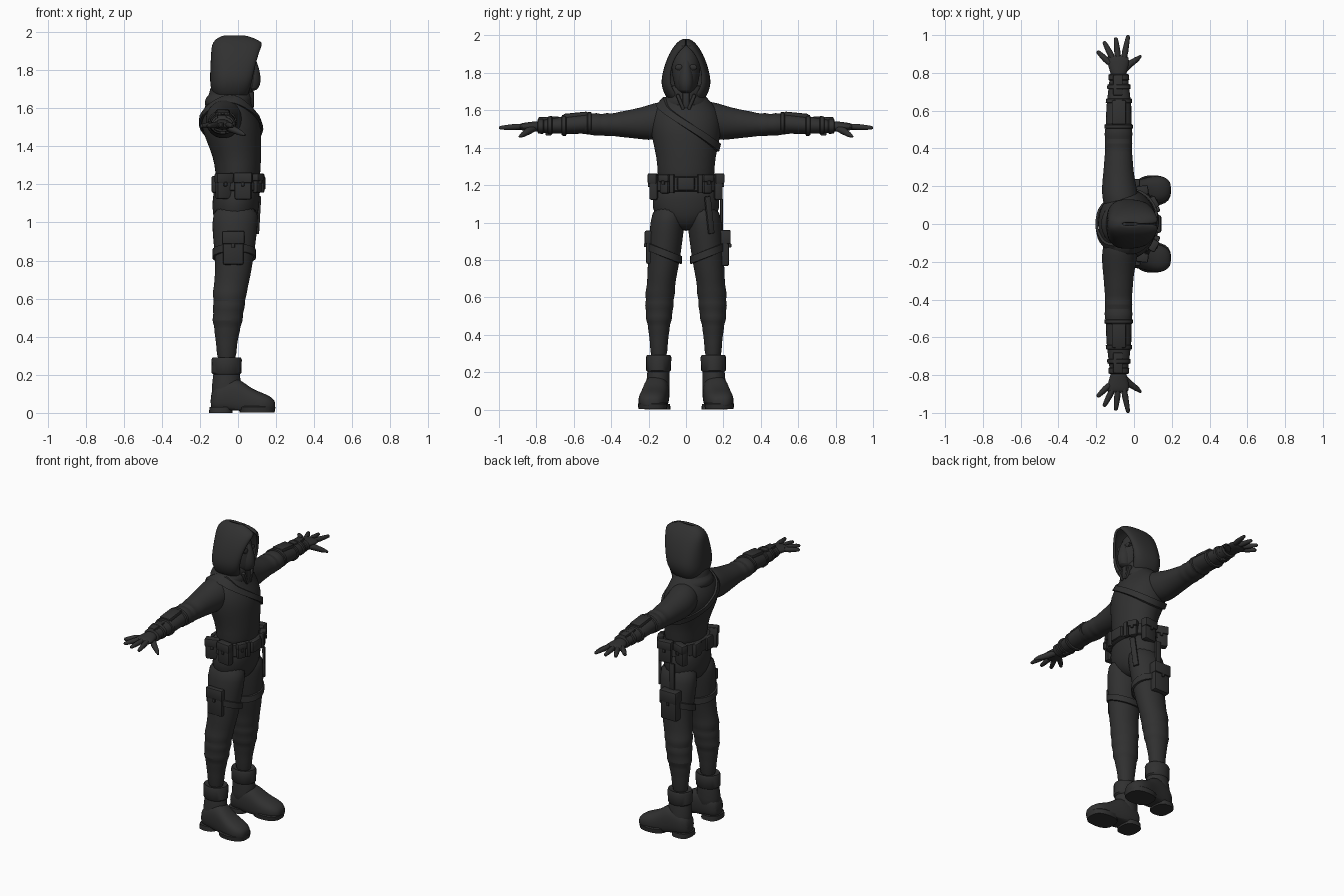
import bpy, bmesh, math
from mathutils import Vector, Matrix

mat = bpy.data.materials.new("charcoal cloth")
mat.diffuse_color = (0.03, 0.03, 0.03, 1)
AX = {'z': lambda t, a, b: (a, b, t), 'y': lambda t, a, b: (a, t, b), 'x': lambda t, a, b: (t, a, b)}


def finish(name, bm, subsurf=0, thick=0):
    bmesh.ops.recalc_face_normals(bm, faces=bm.faces)
    me = bpy.data.meshes.new(name)
    bm.to_mesh(me)
    bm.free()
    me.materials.append(mat)
    ob = bpy.data.objects.new(name, me)
    bpy.context.collection.objects.link(ob)
    if thick:
        m = ob.modifiers.new("thickness", 'SOLIDIFY')
        m.thickness, m.offset = thick, -1
    if subsurf:
        ob.modifiers.new("smooth", 'SUBSURF').levels = subsurf
        ob.modifiers["smooth"].render_levels = subsurf
    return ob


def skin(name, rings, closed=True, caps=True, **kw):
    bm = bmesh.new()
    vs = [[bm.verts.new(p) for p in r] for r in rings]
    n = len(vs[0])
    for r0, r1 in zip(vs, vs[1:]):
        for i in range(n if closed else n - 1):
            j = (i + 1) % n
            bm.faces.new((r0[i], r0[j], r1[j], r1[i]))
    if caps:
        bm.faces.new(vs[0])
        bm.faces.new(vs[-1])
    return finish(name, bm, **kw)


def loft(name, axis, rows, s=1, n=20, p=1.0, floor=None, **kw):
    """Rows are (position, centre a, centre b, radius a, radius b); s mirrors y."""
    rings = []
    for t, a, b, ra, rb in rows:
        ring = []
        for i in range(n):
            th = 2 * math.pi * i / n
            c, d = math.cos(th), math.sin(th)
            c, d = math.copysign(abs(c) ** p, c), math.copysign(abs(d) ** p, d)
            x, y, z = AX[axis](t, a + ra * c, b + rb * d)
            ring.append((x, y * s, z if floor is None else max(z, floor)))
        rings.append(ring)
    return skin(name, rings, **kw)


def box(name, loc, size, yaw=0, tilt=0, bevel=0.012):
    bm = bmesh.new()
    bmesh.ops.create_cube(bm, size=1)
    bmesh.ops.scale(bm, vec=size, verts=bm.verts)
    bmesh.ops.bevel(bm, geom=bm.edges[:], offset=bevel, segments=2, affect='EDGES', profile=0.5)
    M = Matrix.Translation(loc) @ Matrix.Rotation(yaw, 4, 'Z') @ Matrix.Rotation(tilt, 4, 'X')
    bmesh.ops.transform(bm, matrix=M, verts=bm.verts)
    return finish(name, bm)


def pouch(name, loc, size, yaw):
    """Pouch whose outward side is local -y, with a flap and a stud."""
    box(name, loc, size, yaw)
    R = Matrix.Rotation(yaw, 3, 'Z')
    w, d, h = size
    box(name + "_flap", Vector(loc) + R @ Vector((0, -0.006, h * 0.32)), (w + 0.008, d + 0.004, h * 0.4), yaw, 0, 0.008)
    box(name + "_stud", Vector(loc) + R @ Vector((0, -d / 2 - 0.004, h * 0.08)), (0.018, 0.014, 0.022), yaw, 0, 0.004)


def tube(name, pts, radii, n=10):
    pts = [Vector(p) for p in pts]
    q = (pts[-1] - pts[0]).to_track_quat('Z', 'Y')
    skin(name, [[p + q @ Vector((r * math.cos(2 * math.pi * i / n), r * math.sin(2 * math.pi * i / n), 0))
                 for i in range(n)] for p, r in zip(pts, radii)])


# torso, pelvis and collar
TORSO = [(1.18, 0, 0, .115, .15), (1.27, 0, 0, .118, .152), (1.35, -.005, 0, .128, .158), (1.43, -.022, 0, .145, .178),
         (1.50, -.035, 0, .157, .19), (1.56, -.045, 0, .147, .188), (1.61, -.05, 0, .125, .17),
         (1.65, -.045, 0, .11, .125), (1.70, -.04, 0, .09, .09)]
loft("tunic", 'z', TORSO, n=28, subsurf=1)
loft("pelvis", 'z', [(1.24, 0, 0, .12, .16), (1.12, -.01, 0, .126, .183), (1.04, -.015, 0, .122, .18),
                     (.98, -.015, 0, .09, .09), (.955, -.015, 0, .04, .03)], n=24, subsurf=1)
loft("cowl", 'z', [(1.59, -.055, 0, .125, .15), (1.64, -.05, 0, .125, .125), (1.655, -.045, 0, .125, .118),
                   (1.67, -.04, 0, .112, .105), (1.70, -.035, 0, .115, .105), (1.74, -.03, 0, .1, .095)], n=24, subsurf=1)
for s in (1, -1):
    box("collar_flap", (.07, s * .03, 1.645), (.03, .02, .09), 0, s * -.4, .008)
box("throat_guard", (.062, 0, 1.66), (.04, .04, .1))


# diagonal chest strap following the tunic
def torso_at(z):
    for r0, r1 in zip(TORSO, TORSO[1:]):
        if z <= r1[0]:
            f = (z - r0[0]) / (r1[0] - r0[0])
            return [u + (v - u) * f for u, v in zip(r0, r1)]
    return TORSO[-1]


prof = [(-.022, 0), (-.02, .012), (.02, .012), (.022, 0)]
rings = []
for dz, off in prof:
    ring = []
    for i in range(48):
        th = 2 * math.pi * i / 48
        z = 1.525 - .125 * math.sin(th) + dz
        _, cx, _, rx, ry = torso_at(z)
        ring.append((cx + (rx + off) * math.cos(th), (ry + off) * math.sin(th), z))
    rings.append(ring)
skin("chest_strap", rings, caps=False)

# head, mask and eyes
loft("head", 'z', [(1.68, .02, 0, .05, .04), (1.71, .025, 0, .075, .055), (1.76, .012, 0, .092, .07),
                   (1.82, 0, 0, .098, .078), (1.88, -.01, 0, .095, .075), (1.93, -.02, 0, .07, .05),
                   (1.95, -.02, 0, .03, .02)], subsurf=1)
loft("mask_snout", 'z', [(1.69, .06, 0, .02, .02), (1.70, .07, 0, .04, .034), (1.74, .075, 0, .046, .042),
                         (1.78, .07, 0, .048, .042), (1.83, .065, 0, .04, .03), (1.88, .06, 0, .025, .02)], subsurf=1)
for s in (1, -1):
    loft("eye_lens", 'x', [(.06, .036, 1.83, .022, .016), (.084, .036, 1.83, .022, .016), (.09, .034, 1.83, .012, .008)], s, 12)

# hood: rows are (z, back x, front x, half width, half opening)
rings = []
for z, xb, xf, w, g in [(1.655, -.12, .045, .095, .035), (1.69, -.14, .06, .118, .06), (1.73, -.147, .072, .131, .08),
                        (1.77, -.147, .08, .132, .085), (1.83, -.145, .093, .118, .078), (1.88, -.142, .108, .1, .058),
                        (1.92, -.14, .122, .08, .03), (1.945, -.132, .132, .062, .004), (1.965, -.115, .095, .045, .002),
                        (1.98, -.085, .05, .022, .001), (1.984, -.06, .02, .008, .001)]:
    xm, ring = (xb + xf) / 2 - .01, []
    for i in range(33):
        th = math.pi * (i / 16 - 1)
        c, d = math.cos(th), math.sin(th)
        a = abs(d) ** .75
        y = w * a if c > 0 else g + (w - g) * a
        c = math.copysign(abs(c) ** .85, c)
        x = xm - c * (xm - xb if c > 0 else xf - xm)
        ring.append((x, math.copysign(y, i - 16) if i != 16 else 0, z))
    rings.append(ring)
skin("hood", rings, closed=False, caps=False, thick=.014, subsurf=1)

# belt, buckle and belt pouches
loft("belt", 'z', [(1.165, 0, 0, .125, .172), (1.17, 0, 0, .132, .178), (1.24, 0, 0, .13, .17), (1.245, 0, 0, .122, .163)], n=32)
box("buckle", (.13, 0, 1.207), (.03, .095, .075))
for s in (1, -1):
    box("belt_keeper", (.122, s * .075, 1.207), (.03, .025, .1), s * .25, 0, .006)
    pouch("front_pouch", (.10, s * .112, 1.205), (.055, .035, .1), math.pi / 2 + s * .5)
    side = 0 if s < 0 else math.pi
    pouch("hip_pouch", (.028, s * .17, 1.19), (.09, .045, .14), side + s * .12)
    pouch("rear_hip_pouch", (-.075, s * .155, 1.19), (.085, .045, .135), side - s * .35)
    box("back_pouch", (-.125, s * .06, 1.2), (.03, .07, .09))

# paired limbs
LEG = [(1.10, -.01, .085, .115, .085), (1.0, -.016, .1, .123, .094), (.9, -.018, .108, .113, .09),
       (.8, -.02, .118, .1, .086), (.72, -.028, .128, .095, .08), (.66, -.038, .134, .09, .075),
       (.62, -.045, .139, .092, .083), (.585, -.045, .14, .08, .072), (.56, -.048, .142, .088, .081),
       (.52, -.052, .143, .076, .068), (.485, -.055, .145, .084, .074), (.455, -.056, .145, .068, .058),
       (.43, -.057, .145, .07, .06), (.38, -.06, .145, .055, .048), (.24, -.06, .145, .05, .045)]
for s in (1, -1):
    loft("trouser_leg", 'z', LEG, s, subsurf=1)
    # boots
    loft("boot_shaft", 'z', [(.05, -.065, .152, .075, .066), (.14, -.06, .15, .08, .064), (.2, -.06, .147, .07, .06),
                             (.24, -.06, .146, .068, .06)], s, subsurf=1)
    loft("boot_cuff", 'z', [(.2, -.06, .147, .068, .058), (.21, -.06, .147, .078, .066), (.28, -.06, .146, .08, .068),
                            (.292, -.06, .146, .074, .062), (.285, -.06, .146, .055, .048)], s)
    loft("boot_foot", 'x', [(-.145, .152, .06, .035, .04), (-.12, .153, .075, .062, .07), (-.04, .156, .09, .07, .1),
                            (.015, .163, .075, .071, .1), (.055, .17, .06, .074, .08), (.1, .178, .05, .077, .065),
                            (.15, .183, .045, .073, .053), (.185, .184, .04, .05, .036), (.196, .184, .036, .025, .02)],
         s, p=.8, floor=.012, subsurf=1)
    loft("boot_heel", 'z', [(0, -.09, .153, .062, .07), (.03, -.09, .153, .06, .068)], s, p=.75)
    loft("boot_sole", 'z', [(.002, .1, .178, .092, .076), (.03, .1, .178, .097, .08), (.036, .1, .178, .09, .074)], s, p=.8)
    # thigh strap, slanted across the leg
    rings = []
    for dz, o in prof:
        rings.append([(-.02 + (.103 + o) * math.cos(i * math.pi / 12), s * (.115 + (.086 + o * .6) * math.sin(i * math.pi / 12)),
                       .835 + .035 * math.sin(i * math.pi / 12) + dz) for i in range(24)])
    skin("thigh_strap", rings, caps=False)
    # sleeves
    loft("sleeve", 'y', [(.04, -.06, 1.56, .085, .08), (.13, -.07, 1.548, .1, .105), (.2, -.08, 1.533, .092, .095),
                         (.28, -.082, 1.528, .08, .078), (.36, -.082, 1.525, .075, .068), (.40, -.082, 1.522, .07, .058),
                         (.425, -.082, 1.524, .076, .066), (.45, -.082, 1.522, .07, .054), (.475, -.082, 1.525, .077, .064),
                         (.51, -.082, 1.525, .07, .056), (.6, -.08, 1.522, .055, .042), (.8, -.08, 1.515, .04, .03)], s, subsurf=1)
    # bracer with bands, arm plate and straps
    loft("bracer", 'y', [(.505, -.081, 1.53, .066, .05), (.507, -.081, 1.53, .076, .06), (.525, -.081, 1.53, .075, .06),
                         (.53, -.081, 1.53, .068, .054), (.62, -.08, 1.523, .066, .05), (.7, -.08, 1.518, .057, .042),
                         (.76, -.08, 1.515, .05, .036), (.765, -.08, 1.515, .055, .041), (.79, -.08, 1.515, .054, .04),
                         (.795, -.08, 1.515, .045, .03)], s)
    box("arm_plate", (-.08, s * .59, 1.573), (.075, .13, .028), 0, s * -.1, .008)
    box("wrist_plate", (-.085, s * .735, 1.556), (.05, .11, .018), 0, s * -.04, .006)
    for y, r in ((.64, .057), (.715, .05)):
        loft("bracer_strap", 'y', [(y, -.08, 1.52, r + .008, r - .004), (y + .003, -.08, 1.52, r + .013, r),
                                   (y + .022, -.08, 1.519, r + .011, r - .002), (y + .025, -.08, 1.519, r + .005, r - .008)], s)
    box("strap_buckle", (-.08, s * .735, 1.473), (.03, .03, .018), 0, 0, .005)
    # gloves
    loft("palm", 'y', [(.77, -.082, 1.515, .038, .028), (.80, -.082, 1.514, .043, .028), (.84, -.083, 1.512, .056, .025),
                       (.88, -.085, 1.512, .06, .02), (.895, -.086, 1.511, .05, .012)], s, subsurf=1)
    for x0, y0, x1, y1 in ((-.128, .85, -.195, .915), (-.112, .875, -.16, .967), (-.085, .88, -.097, .988), (-.055, .87, -.03, 1.0)):
        P = lambda f: (x0 + (x1 - x0) * f, s * (y0 + (y1 - y0) * f), 1.514 - .008 * f)
        tube("finger", [P(0), P(.35), P(.75), P(.95), P(1)], [.014, .0165, .013, .01, .004])
    tube("thumb", [(-.06, s * .81, 1.505), (-.025, s * .845, 1.488), (.015, s * .872, 1.47), (.037, s * .89, 1.459)],
         [.018, .019, .014, .006])

# thigh holster, thigh pouch and drop strap
pouch("thigh_holster", (-.03, .2, .862), (.115, .062, .19), math.pi)
pouch("thigh_pouch", (-.025, -.196, .865), (.11, .035, .175), 0)
box("drop_strap", (.103, .125, 1.04), (.016, .035, .2), .5, .12, .005)
box("holster_hanger", (-.03, .19, 1.03), (.04, .014, .2), 0, 0, .005)

# soft shading with kept edges
bpy.ops.object.select_all(action='SELECT')
bpy.context.view_layer.objects.active = bpy.context.collection.objects[0]
bpy.ops.object.shade_smooth_by_angle(angle=math.radians(40))
